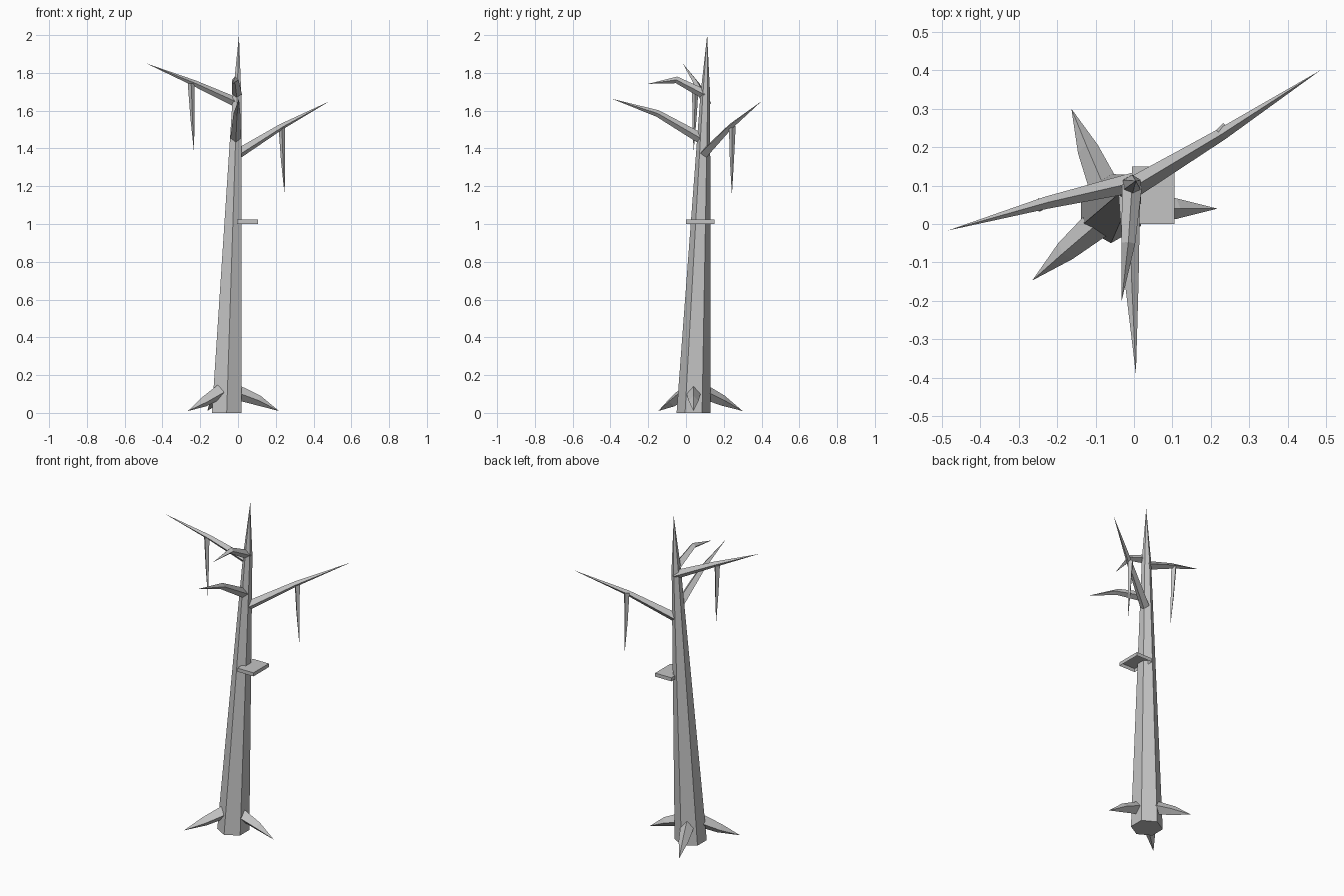
import bpy, bmesh, math
from mathutils import Vector

if "Cube" in bpy.data.objects:
    bpy.data.objects.remove(bpy.data.objects["Cube"])

bark = bpy.data.materials.new("pale grey")
bark.diffuse_color = (0.55, 0.55, 0.55, 1)
bark.use_nodes = True
bark.node_tree.nodes["Principled BSDF"].inputs["Base Color"].default_value = bark.diffuse_color


def finish(name, bm):
    me = bpy.data.meshes.new(name)
    bm.to_mesh(me)
    bm.free()
    me.materials.append(bark)
    ob = bpy.data.objects.new(name, me)
    bpy.context.collection.objects.link(ob)
    return ob


def limb(name, points, radii, sides=4, level=False):
    """Faceted tapering limb through points; the last point is a sharp tip."""
    bm = bmesh.new()
    pts = [Vector(p) for p in points]
    rings = []
    for i, r in enumerate(radii):
        d = (pts[i + 1] - pts[max(i - 1, 0)]).normalized()
        if level or abs(d.z) > 0.95:
            side, up = Vector((1, 0, 0)), Vector((0, 1, 0))
        else:
            side = d.cross(Vector((0, 0, 1))).normalized()
            up = side.cross(d)
        ring = []
        for k in range(sides):
            a = math.pi / 2 + k * math.tau / sides
            ring.append(bm.verts.new(pts[i] + r * (math.cos(a) * side + math.sin(a) * up)))
        rings.append(ring)
    tip = bm.verts.new(pts[-1])
    bm.faces.new(rings[0])
    for k in range(sides):
        n = (k + 1) % sides
        for a, b in zip(rings, rings[1:]):
            bm.faces.new((a[k], a[n], b[n], b[k]))
        bm.faces.new((rings[-1][k], rings[-1][n], tip))
    bmesh.ops.recalc_face_normals(bm, faces=bm.faces)
    return finish(name, bm)


# Leaning six-sided trunk with a pointed top
limb("trunk", [(-0.06, 0.04, 0), (-0.005, 0.102, 1.68), (0.005, 0.112, 2.0)],
     [0.09, 0.026], sides=6, level=True)

# Bare branches
limb("right_branch", [(0.005, 0.1, 1.375), (0.23, 0.235, 1.515), (0.485, 0.4, 1.65)], [0.027, 0.016])
limb("left_branch", [(0.0, 0.108, 1.64), (-0.23, 0.055, 1.745), (-0.485, -0.017, 1.85)], [0.026, 0.016])
limb("upper_front_branch", [(-0.005, 0.1, 1.685), (-0.015, -0.05, 1.763), (-0.032, -0.2, 1.742)], [0.026, 0.018])
limb("lower_front_branch", [(-0.012, 0.075, 1.455), (-0.006, -0.15, 1.585), (0.005, -0.392, 1.663)], [0.028, 0.018])

# Spikes hanging from the side branches
limb("right_hanging_spike", [(0.232, 0.245, 1.52), (0.238, 0.243, 1.34), (0.247, 0.243, 1.15)], [0.018, 0.011])
limb("left_hanging_spike", [(-0.248, 0.05, 1.745), (-0.241, 0.045, 1.56), (-0.233, 0.04, 1.38)], [0.018, 0.011])

# Roots
limb("right_root", [(-0.01, 0.04, 0.11), (0.11, 0.04, 0.065), (0.217, 0.04, 0.01)], [0.04, 0.027])
limb("front_left_root", [(-0.09, 0.005, 0.115), (-0.178, -0.07, 0.06), (-0.265, -0.147, 0.01)], [0.04, 0.028])
limb("back_root", [(-0.075, 0.09, 0.115), (-0.12, 0.195, 0.065), (-0.163, 0.3, 0.01)], [0.04, 0.028])

# Small shelf, open underneath
bm = bmesh.new()
bmesh.ops.create_cube(bm, size=1)
for v in bm.verts:
    v.co = Vector((0.05 + v.co.x * 0.11, 0.075 + v.co.y * 0.15, 1.012 + v.co.z * 0.022))
bmesh.ops.delete(bm, geom=[f for f in bm.faces if f.normal.z < -0.5], context='FACES_ONLY')
finish("shelf", bm)
